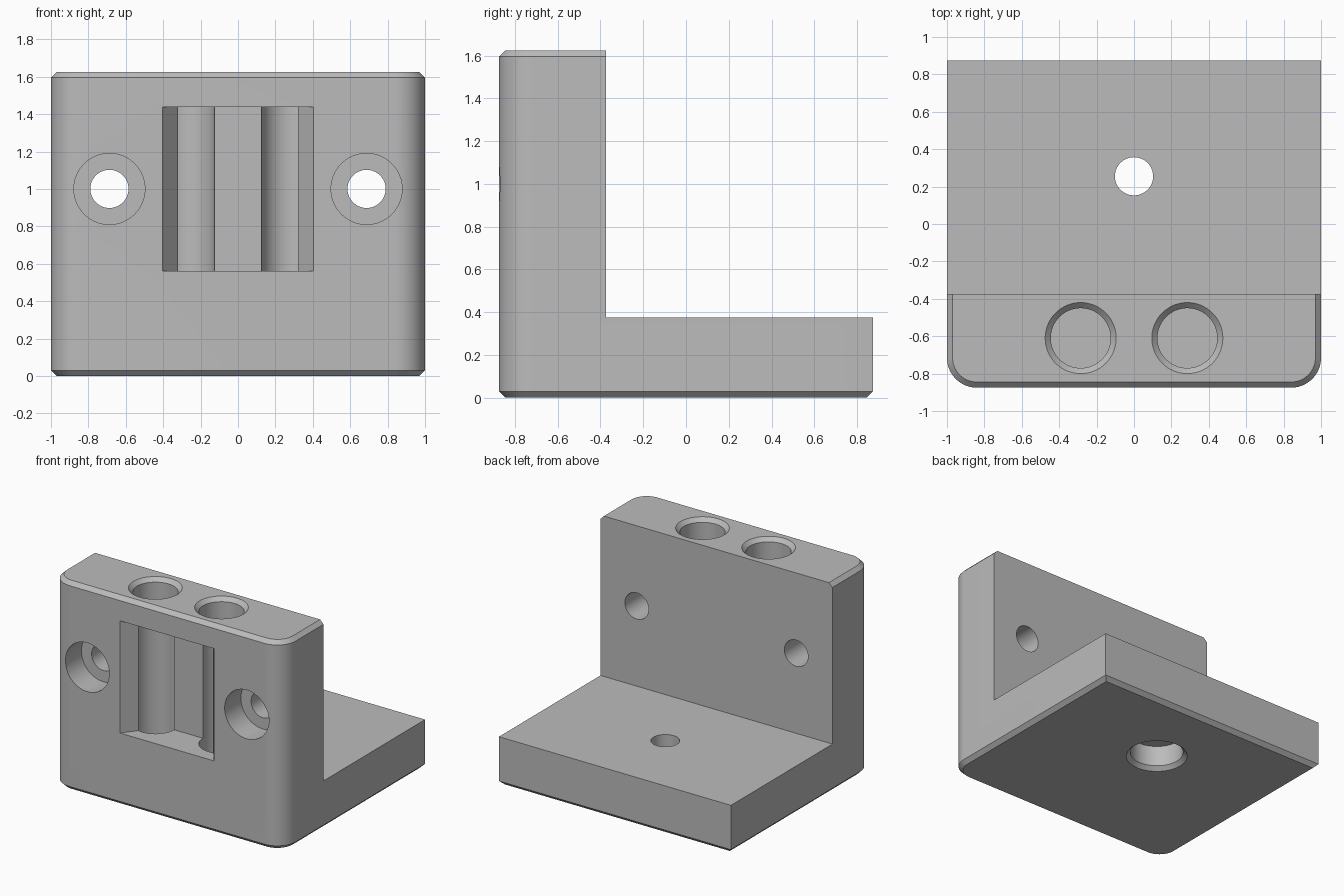
import bpy, bmesh, math
from mathutils import Matrix

cube = bpy.data.objects.get("Cube")
if cube:
    bpy.data.objects.remove(cube, do_unlink=True)

DEPTH, HEIGHT, CHAMFER, CORNER = 0.875, 1.625, 0.03, 0.16
WALL_BACK, BASE_TOP = -0.375, 0.375

grey = bpy.data.materials.new("plain grey")
grey.use_nodes = True
grey.diffuse_color = (0.5, 0.5, 0.5, 1)
grey.node_tree.nodes["Principled BSDF"].inputs["Base Color"].default_value = (0.5, 0.5, 0.5, 1)


def loft(name, rings, matrix=Matrix()):
    """Closed solid through a list of equal-length point rings."""
    bm = bmesh.new()
    loops = [[bm.verts.new(matrix @ Matrix.Translation(p).translation) for p in ring] for ring in rings]
    n = len(loops[0])
    for a, b in zip(loops, loops[1:]):
        for i in range(n):
            j = (i + 1) % n
            bm.faces.new((a[i], a[j], b[j], b[i]))
    bm.faces.new(loops[0][::-1])
    bm.faces.new(loops[-1])
    bmesh.ops.recalc_face_normals(bm, faces=bm.faces)
    mesh = bpy.data.meshes.new(name)
    bm.to_mesh(mesh)
    bm.free()
    mesh.materials.append(grey)
    obj = bpy.data.objects.new(name, mesh)
    bpy.context.collection.objects.link(obj)
    return obj


def footprint(inset, z):
    """Rectangle with rounded front corners and square back corners."""
    cx, cy, r = 1 - CORNER, CORNER - DEPTH, CORNER - inset
    pts = [(inset - 1, DEPTH - inset, z)]
    for side, start in ((-1, math.pi), (1, 1.5 * math.pi)):
        for k in range(17):
            a = start + k * math.pi / 32
            pts.append((side * cx + r * math.cos(a), cy + r * math.sin(a), z))
    return pts + [(1 - inset, DEPTH - inset, z)]


def bore(name, profile, matrix, sides=64):
    """Turned cutter; profile holds (radius, distance along axis)."""
    angles = [2 * math.pi * k / sides for k in range(sides)]
    return loft(name, [[(r * math.cos(a), r * math.sin(a), t) for a in angles]
                       for r, t in profile], matrix)


def prism(name, outline, z0, z1):
    return loft(name, [[(x, y, z) for x, y in outline] for z in (z0, z1)])


# Chamfered block that becomes the L-shaped bracket
bracket = loft("angle_bracket", [footprint(CHAMFER, 0), footprint(0, CHAMFER),
                                 footprint(0, HEIGHT - CHAMFER), footprint(CHAMFER, HEIGHT)])

# Space above the base, behind the upright wall
cutters = [prism("back_space", [(-2, WALL_BACK), (2, WALL_BACK), (2, 2), (-2, 2)], BASE_TOP, 2)]

# Tapered front pocket
cutters.append(prism("front_pocket", [(-0.412, -0.885), (0.412, -0.885),
                                      (0.205, -0.61), (-0.205, -0.61)], 0.5625, 1.4375))

for side in (-1, 1):
    # Vertical bores with a chamfered mouth
    cutters.append(bore("top_bore", [(0.16, 0.25), (0.16, HEIGHT - 0.03), (0.2, HEIGHT + 0.01)],
                        Matrix.Translation((side * 0.285, -0.61, 0))))
    # Counterbored screw holes through the wall
    cutters.append(bore("wall_screw_hole", [(0.19, -0.1), (0.19, 0.2), (0.102, 0.2), (0.102, 0.7)],
                        Matrix.Translation((side * 0.6875, -DEPTH, 1))
                        @ Matrix.Rotation(-math.pi / 2, 4, 'X')))

# Screw hole through the base, counterbored and chamfered from below
cutters.append(bore("base_screw_hole", [(0.23, -0.01), (0.19, 0.03), (0.19, 0.19),
                                        (0.102, 0.19), (0.102, 0.5)],
                    Matrix.Translation((0, 0.255, 0))))

bpy.context.view_layer.objects.active = bracket
for cutter in cutters:
    cutter.hide_render = True
    mod = bracket.modifiers.new(cutter.name, 'BOOLEAN')
    mod.operation, mod.solver, mod.object = 'DIFFERENCE', 'EXACT', cutter
    bpy.ops.object.modifier_apply(modifier=mod.name)
    bpy.data.objects.remove(cutter, do_unlink=True)

# Smooth bores and rounded corners, crisp edges
bpy.ops.object.select_all(action='DESELECT')
bracket.select_set(True)
bpy.ops.object.shade_smooth_by_angle(angle=math.radians(25))
